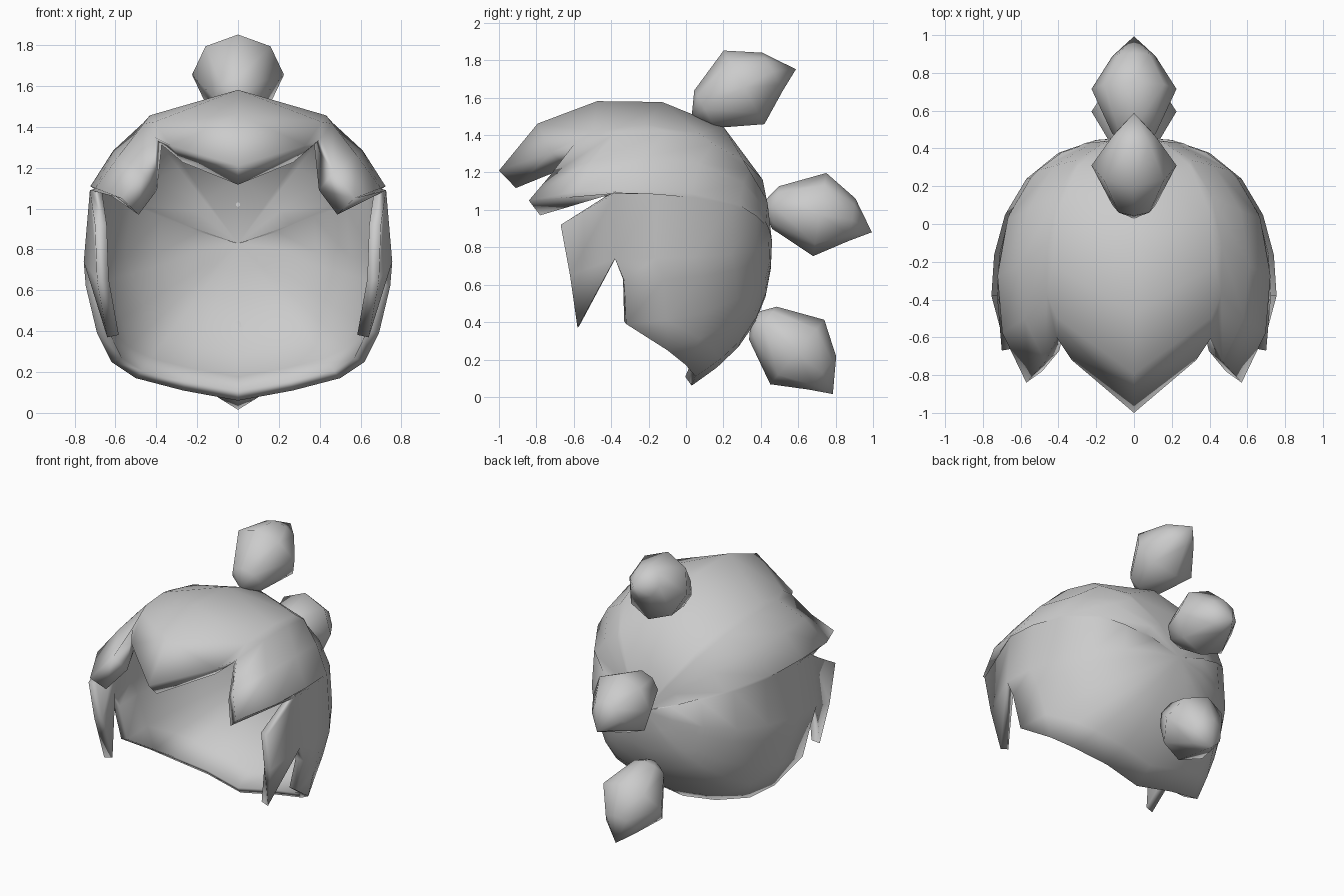
import bpy, bmesh, math
from mathutils import Vector

cube = bpy.data.objects.get("Cube")
if cube:
    bpy.data.objects.remove(cube, do_unlink=True)

grey = bpy.data.materials.new("soft_grey")
grey.use_nodes = True
grey.diffuse_color = (0.6, 0.6, 0.6, 1)
grey.node_tree.nodes["Principled BSDF"].inputs["Base Color"].default_value = (0.6, 0.6, 0.6, 1)


def finish(bm, name, angle):
    bmesh.ops.recalc_face_normals(bm, faces=bm.faces)
    mesh = bpy.data.meshes.new(name)
    bm.to_mesh(mesh)
    bm.free()
    mesh.materials.append(grey)
    ob = bpy.data.objects.new(name, mesh)
    bpy.context.collection.objects.link(ob)
    bpy.ops.object.select_all(action='DESELECT')
    ob.select_set(True)
    bpy.context.view_layer.objects.active = ob
    bpy.ops.object.shade_smooth_by_angle(angle=math.radians(angle))
    return ob


# Hair cap: left half, swept from the back of the head out to the hairline
CENTRE = Vector((0, -0.35, 0.83))
RADII = Vector((0.76, 0.81, 0.77))
ROWS = 6
hairline = [
    (0, -1.0, 1.21),        # centre fringe tip
    (0.33, -0.72, 1.31),
    (0.41, -0.60, 1.35),    # notch
    (0.47, -0.73, 1.18),
    (0.57, -0.84, 1.05),    # temple tip
    (0.725, -0.38, 1.09),   # notch
    (0.755, -0.38, 0.74),   # notch behind the side lock
    (0.745, -0.33, 0.62),
    (0.69, -0.32, 0.39),
    (0.62, -0.10, 0.25),
    (0.50, 0.0, 0.17),
    (0.27, 0.05, 0.11),
    (0, 0.03, 0.06),        # nape
]


def cap_row(rim, t):
    """Point a fraction t of the way from the back pole to a hairline point."""
    d = Vector([(r - c) / s for r, c, s in zip(rim, CENTRE, RADII)])
    u = Vector((0, 1, 0)).slerp(d.normalized(), t)
    swell = sum(abs(k) ** 2.35 for k in u) ** (-1 / 2.35)
    size = swell + (d.length - swell) * t ** 3
    return CENTRE + Vector([k * size * s for k, s in zip(u, RADII)])


bm = bmesh.new()
pole = bm.verts.new(cap_row(hairline[0], 0))
columns = [[bm.verts.new(cap_row(p, i / ROWS)) for i in range(1, ROWS + 1)] for p in hairline]
for a, b in zip(columns, columns[1:]):
    bm.faces.new((pole, a[0], b[0]))
    for i in range(ROWS - 1):
        bm.faces.new((a[i], a[i + 1], b[i + 1], b[i]))

# Side lock hanging in front of the ear
upper, lower = columns[5][-1], columns[6][-1]
corner, middle, tip = [bm.verts.new(p) for p in
                       ((0.70, -0.67, 0.92), (0.69, -0.62, 0.65), (0.64, -0.58, 0.37))]
bm.faces.new((upper, corner, middle, lower))
bm.faces.new((middle, tip, lower))
bm.verts.index_update()
fringe = [columns[i][-1].index for i in (0, 1, 3, 4)]
edge = [c[-1].index for c in columns] + [v.index for v in (corner, middle, tip)]
bmesh.ops.recalc_face_normals(bm, faces=bm.faces)
if pole.normal.y < 0:
    bmesh.ops.reverse_faces(bm, faces=bm.faces)
cap = finish(bm, "hair_cap", 60)
if cap.data.polygons[0].normal.y < 0:
    cap.data.flip_normals()

# Thin at the back, thicker along the hairline, thickest on the fringe
weights = cap.vertex_groups.new(name="thickness")
weights.add(range(len(cap.data.vertices)), 0.2, 'REPLACE')
weights.add(edge, 0.45, 'REPLACE')
weights.add(fringe, 1.0, 'REPLACE')
mirror = cap.modifiers.new("mirror", 'MIRROR')
mirror.use_clip = True
mirror.merge_threshold = 0.002
solid = cap.modifiers.new("solid", 'SOLIDIFY')
solid.thickness = 0.13
solid.offset = -1
solid.vertex_group = "thickness"


# Three pointed hair tufts along the back
def tuft(name, y, z, tilt):
    a = math.radians(tilt)
    along = Vector((0, math.cos(a), math.sin(a)))
    up = Vector((0, -math.sin(a), math.cos(a)))
    side = Vector((1, 0, 0))
    mid = Vector((0, y, z))
    bm = bmesh.new()
    rings = []
    for dist, radius in ((-0.24, 0.115), (0, 0.225), (0.175, 0.115)):
        rings.append([bm.verts.new(mid + along * dist + radius *
                      (up * math.cos(k * math.pi / 4) + side * math.sin(k * math.pi / 4)))
                      for k in range(8)])
    root = bm.verts.new(mid - along * 0.32)
    point = bm.verts.new(mid + along * 0.29 - up * 0.05)
    for k in range(8):
        n = (k + 1) % 8
        bm.faces.new((root, rings[0][n], rings[0][k]))
        bm.faces.new((point, rings[2][k], rings[2][n]))
        for p, q in zip(rings, rings[1:]):
            bm.faces.new((p[k], p[n], q[n], q[k]))
    finish(bm, name, 80)


tuft("top_tuft", 0.31, 1.655, 29)
tuft("middle_tuft", 0.715, 0.975, -9)
tuft("lower_tuft", 0.595, 0.24, -40)
